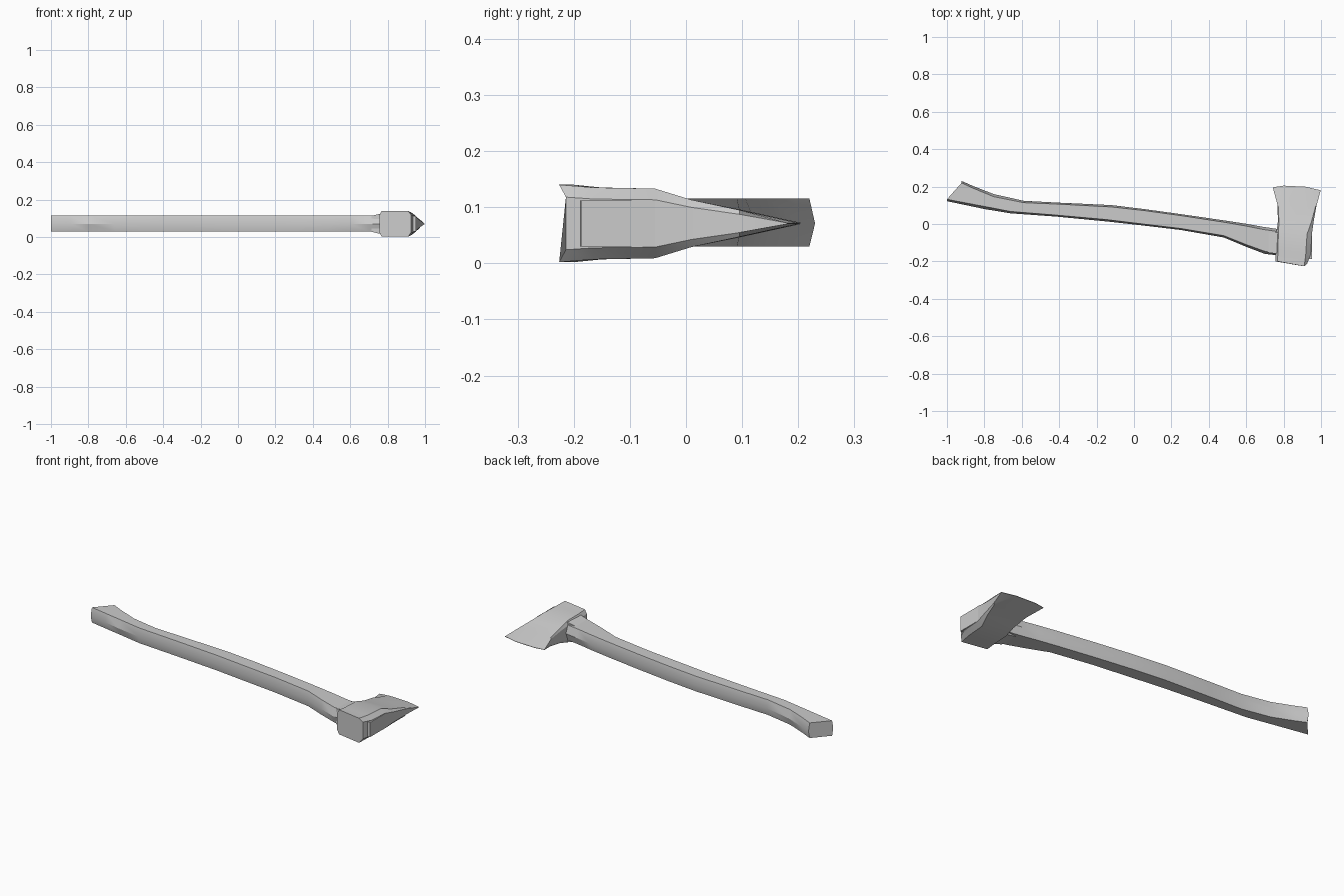
import bpy, bmesh, math

MID = 0.071


def loft(name, rings, angle=30):
    """Skin a list of equally sized rings and cap both ends."""
    bm = bmesh.new()
    loops = [[bm.verts.new(p) for p in ring] for ring in rings]
    n = len(loops[0])
    for a, b in zip(loops, loops[1:]):
        for i in range(n):
            j = (i + 1) % n
            bm.faces.new((a[i], a[j], b[j], b[i]))
    bm.faces.new(loops[0])
    bm.faces.new(loops[-1])
    bmesh.ops.recalc_face_normals(bm, faces=bm.faces)
    mesh = bpy.data.meshes.new(name)
    bm.to_mesh(mesh)
    bm.free()
    ob = bpy.data.objects.new(name, mesh)
    bpy.context.collection.objects.link(ob)
    bpy.context.view_layer.objects.active = ob
    ob.select_set(True)
    bpy.ops.object.shade_smooth_by_angle(angle=math.radians(angle))
    ob.select_set(False)
    return ob


# Handle: six-sided section; back x, y / front x, y / edge inset
def handle_ring(bx, by, fx, fy, inset):
    lo, hi = 0.030, 0.115
    return [(bx, by, MID), (bx, by - inset, hi), (fx, fy + inset, hi),
            (fx, fy, MID), (fx, fy + inset, lo), (bx, by - inset, lo)]


stations = [
    (-0.922, 0.230, -1.000, 0.122, 0.010),
    (-0.860, 0.203, -0.895, 0.100, 0.012),
    (-0.750, 0.160, -0.800, 0.080, 0.014),
    (-0.590, 0.124, -0.660, 0.057, 0.010),
    (-0.400, 0.114, -0.420, 0.040, 0.008),
    (-0.120, 0.101, -0.150, 0.014, 0.010),
    (0.060, 0.079, 0.040, -0.007, 0.008),
    (0.270, 0.050, 0.250, -0.032, 0.008),
    (0.490, 0.018, 0.480, -0.072, 0.010),
    (0.600, 0.001, 0.600, -0.122, 0.012),
    (0.690, -0.015, 0.700, -0.160, 0.014),
    (0.790, -0.030, 0.790, -0.170, 0.014),
]
loft("handle", [handle_ring(*s) for s in stations])


# Axe head: eight-sided sections from the poll to the cutting edge
def head_ring(x0, y0, x1, y1, half, b0, b1, bulge):
    side = half * 0.68
    ring = [(x0, y0, side), (x0 + b0, y0, half), (x1 - b1, y1, half), (x1, y1 + bulge, side)]
    ring += [(x, y, -z) for x, y, z in reversed(ring)]
    return [(x, y, z + MID) for x, y, z in ring]


loft("axe_head", [
    head_ring(0.756, -0.200, 0.925, -0.226, 0.069, 0.012, 0.015, 0.012),
    head_ring(0.757, -0.150, 0.944, -0.165, 0.064, 0.012, 0.026, 0),
    head_ring(0.760, -0.055, 0.951, -0.055, 0.062, 0.012, 0.026, 0),
    head_ring(0.769, 0.010, 0.960, 0.010, 0.042, 0.006, 0.012, 0),
    head_ring(0.768, 0.100, 0.975, 0.095, 0.024, 0.003, 0.004, 0),
    head_ring(0.742, 0.198, 0.998, 0.180, 0.001, 0.060, 0.070, 0),
][:5] + [[(x, y, MID + s * 0.001) for x, y, s in (
    (0.742, 0.196, 1), (0.800, 0.205, 1), (0.920, 0.199, 1), (0.998, 0.180, 1),
    (0.998, 0.180, -1), (0.920, 0.199, -1), (0.800, 0.205, -1), (0.742, 0.196, -1))]], 20)


# Tapered block along x, from rectangle (y0, y1, half height) to another
def block(name, *ends):
    return loft(name, [[(x, y0, MID - h), (x, y1, MID - h), (x, y1, MID + h), (x, y0, MID + h)]
                       for x, y0, y1, h in ends], 20)


# Collar where the handle enters the eye, and the handle end showing through it
block("eye_collar", (0.715, -0.153, -0.050, 0.043), (0.775, -0.160, -0.045, 0.057))
block("handle_end", (0.900, -0.189, -0.055, 0.042), (0.951, -0.187, -0.055, 0.041))
